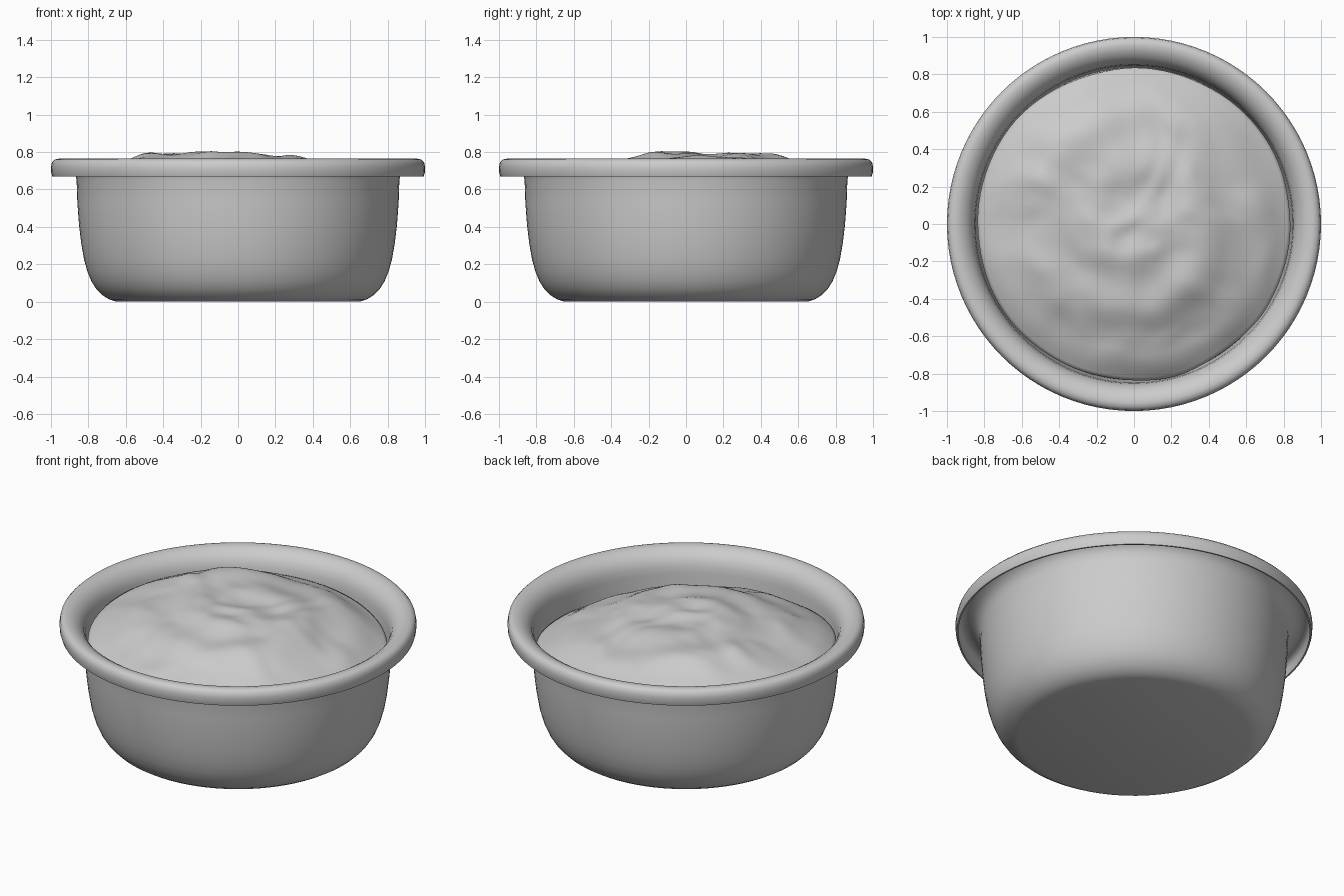
import bpy, bmesh, math
from mathutils import Vector, noise

if "Cube" in bpy.data.objects:
    bpy.data.objects.remove(bpy.data.objects["Cube"])


def ring_mesh(name, rings, segs, point, angle=50):
    """Surface of closed rings; ends are capped at their centres."""
    bm = bmesh.new()
    rows = [[bm.verts.new(point(r, 2 * math.pi * s / segs)) for s in range(segs)] for r in rings]
    for a, b in zip(rows, rows[1:]):
        for s in range(segs):
            t = (s + 1) % segs
            bm.faces.new((a[s], a[t], b[t], b[s]))
    bm.faces.new(rows[0])
    bm.faces.new(rows[-1])
    bmesh.ops.recalc_face_normals(bm, faces=bm.faces)
    me = bpy.data.meshes.new(name)
    bm.to_mesh(me)
    bm.free()
    ob = bpy.data.objects.new(name, me)
    bpy.context.collection.objects.link(ob)
    bpy.ops.object.select_all(action='DESELECT')
    ob.select_set(True)
    bpy.context.view_layer.objects.active = ob
    bpy.ops.object.shade_smooth_by_angle(angle=math.radians(angle))
    return ob


# Bowl: outer wall, hollow underside of the rolled rim, rim top, inner wall
profile = [
    (0.65, 0.0), (0.69, 0.013), (0.725, 0.035), (0.757, 0.067), (0.783, 0.108),
    (0.805, 0.16), (0.823, 0.225), (0.838, 0.31), (0.85, 0.41), (0.859, 0.53),
    (0.863, 0.65), (0.872, 0.69), (0.892, 0.722), (0.925, 0.744), (0.957, 0.75),
    (0.978, 0.74), (0.986, 0.715), (0.984, 0.67), (0.993, 0.67), (0.999, 0.69),
    (1.0, 0.72), (0.995, 0.745), (0.98, 0.76), (0.957, 0.765), (0.925, 0.758),
    (0.893, 0.738), (0.868, 0.708), (0.854, 0.67), (0.849, 0.63), (0.843, 0.52),
    (0.834, 0.4), (0.807, 0.23), (0.77, 0.115), (0.72, 0.055), (0.64, 0.025),
]
ring_mesh("bowl", profile, 96,
          lambda p, a: (p[0] * math.cos(a), p[0] * math.sin(a), p[1]))


# Food: a lumpy, swirled dome filling the bowl
def food_point(r, a):
    if r > 1:                                   # skirt below the contact line
        return (0.835 * math.cos(a), 0.835 * math.sin(a), 0.45)
    edge = 0.842 + 0.012 * noise.noise(Vector((2 * math.cos(a), 2 * math.sin(a), 7))) - 0.006
    x, y = r * edge * math.cos(a), r * edge * math.sin(a)
    d = math.hypot(x + 0.09, y - 0.06)
    z = 0.575 + 0.215 * (1 - (d / 0.88) ** 2.6)
    # ridge toward the back left
    z += 0.03 * math.exp(-((x + 0.36) ** 2 + (y - 0.33) ** 2) / 0.05)
    # soft swirl, then warped lumps
    fade = 1 - r ** 8
    z += 0.008 * fade * min(1, r * 4) * math.sin(17 * r + a)
    w = noise.noise_vector(Vector((x * 2, y * 2, 3.1))) * 0.25
    q = Vector((x + w.x, y + w.y, 0.4))
    z += fade * (0.028 * noise.noise(q * 3.2) + 0.012 * noise.noise(q * 7))
    return (x, y, max(0.53, min(z, 0.835)))


radii = [0.004] + [i / 48 for i in range(1, 49)] + [1.1]
ring_mesh("food_filling", radii, 96, food_point, 80)
